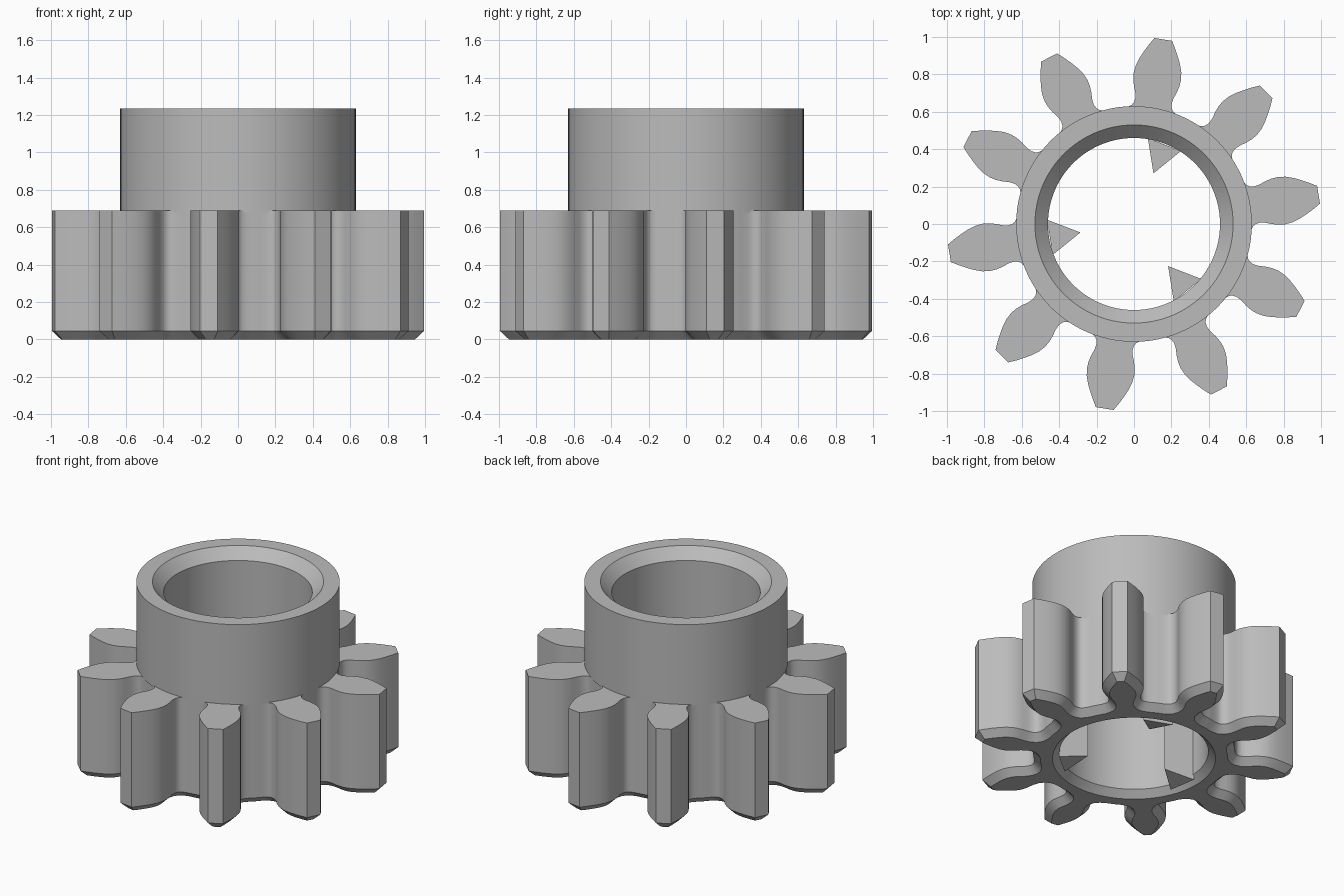
import bpy, bmesh, math
from mathutils import Vector

cube = bpy.data.objects.get("Cube")
if cube:
    bpy.data.objects.remove(cube, do_unlink=True)

TEETH = 10
PHASE = math.radians(81)
GEAR_TOP, HUB_TOP, BEVEL = 0.69, 1.235, 0.045
ROOT, HUB_R, BORE = 0.625, 0.63, 0.46

grey = bpy.data.materials.new("plain_grey")
grey.use_nodes = True
grey.diffuse_color = (0.5, 0.5, 0.5, 1)
grey.node_tree.nodes["Principled BSDF"].inputs["Base Color"].default_value = (0.5, 0.5, 0.5, 1)


def polar(r, a):
    return Vector((r * math.cos(a), r * math.sin(a)))


def finish(bm, name, angle=30):
    bmesh.ops.recalc_face_normals(bm, faces=bm.faces)
    mesh = bpy.data.meshes.new(name)
    bm.to_mesh(mesh)
    bm.free()
    mesh.materials.append(grey)
    obj = bpy.data.objects.new(name, mesh)
    bpy.context.collection.objects.link(obj)
    bpy.ops.object.select_all(action='DESELECT')
    obj.select_set(True)
    bpy.context.view_layer.objects.active = obj
    bpy.ops.object.shade_smooth_by_angle(angle=math.radians(angle))
    return obj


def ring(bm, points, z):
    return [bm.verts.new((p.x, p.y, z)) for p in points]


def join(bm, low, high):
    n = len(low)
    for i in range(n):
        j = (i + 1) % n
        bm.faces.new((low[i], low[j], high[j], high[i]))


def loop_edges(bm, verts):
    result = []
    for a, b in zip(verts, verts[1:] + verts[:1]):
        result.append(bm.edges.get((a, b)) or bm.edges.new((a, b)))
    return result


def circle(r, n=96):
    return [polar(r, math.tau * i / n) for i in range(n)]


def inset(points, d):
    # Mitred inward offset of a counter-clockwise outline
    out = []
    n = len(points)
    for i, p in enumerate(points):
        e1 = (p - points[i - 1]).normalized()
        e2 = (points[(i + 1) % n] - p).normalized()
        n1, n2 = Vector((-e1.y, e1.x)), Vector((-e2.y, e2.x))
        out.append(p + (n1 + n2) * d / (1 + n1.dot(n2)))
    return out


# Tooth flank: (radial distance, half width), from root fillet to tip
FLANK = [(0.618, 0.125), (0.628, 0.111), (0.643, 0.102), (0.665, 0.098), (0.695, 0.103),
         (0.73, 0.116), (0.765, 0.125), (0.80, 0.128), (0.84, 0.123),
         (0.88, 0.110), (0.92, 0.092), (0.96, 0.071), (0.999, 0.048)]

outline = []
for k in range(TEETH):
    a = PHASE + k * math.tau / TEETH
    axis, side = polar(1, a), polar(1, a + math.pi / 2)
    outline += [axis * u - side * w for u, w in FLANK]
    outline += [axis * u + side * w for u, w in reversed(FLANK)]
    # Root land up to the next tooth
    outline += [polar(ROOT, a + math.radians(d)) for d in (13.5, 16.5, 19.5, 22.5)]

# Toothed wheel with bevelled underside
bm = bmesh.new()
bottom = ring(bm, inset(outline, BEVEL), 0)
middle = ring(bm, outline, BEVEL)
top = ring(bm, outline, GEAR_TOP)
join(bm, bottom, middle)
join(bm, middle, top)
for rim, hole_r, z in ((bottom, BORE + BEVEL, 0), (top, HUB_R - 0.015, GEAR_TOP)):
    hole = ring(bm, circle(hole_r), z)
    bmesh.ops.triangle_fill(bm, use_beauty=True,
                            edges=loop_edges(bm, rim) + loop_edges(bm, hole))
finish(bm, "toothed_wheel", 32)

# Hub collar and bore, turned from one profile
bm = bmesh.new()
profile = [(HUB_R, GEAR_TOP - 0.01), (HUB_R, HUB_TOP), (0.53, HUB_TOP),
           (BORE, HUB_TOP - 0.07), (BORE, BEVEL), (BORE + BEVEL, 0)]
rings = [ring(bm, circle(r), z) for r, z in profile]
for low, high in zip(rings, rings[1:]):
    join(bm, low, high)
finish(bm, "hub_and_bore")

# Three wedge keys inside the bore, with sloped lower ends
for k in range(3):
    a = math.radians(69 + 120 * k)
    spread = math.radians(11.8)
    pts = [polar(0.29, a), polar(BORE + 0.005, a + spread), polar(BORE + 0.005, a - spread)]
    bm = bmesh.new()
    low = ring(bm, pts, 0.01)
    low[0].co.z = 0.05
    high = ring(bm, pts, GEAR_TOP)
    join(bm, low, high)
    bm.faces.new(low)
    bm.faces.new(high)
    finish(bm, f"bore_key_{k + 1}")
